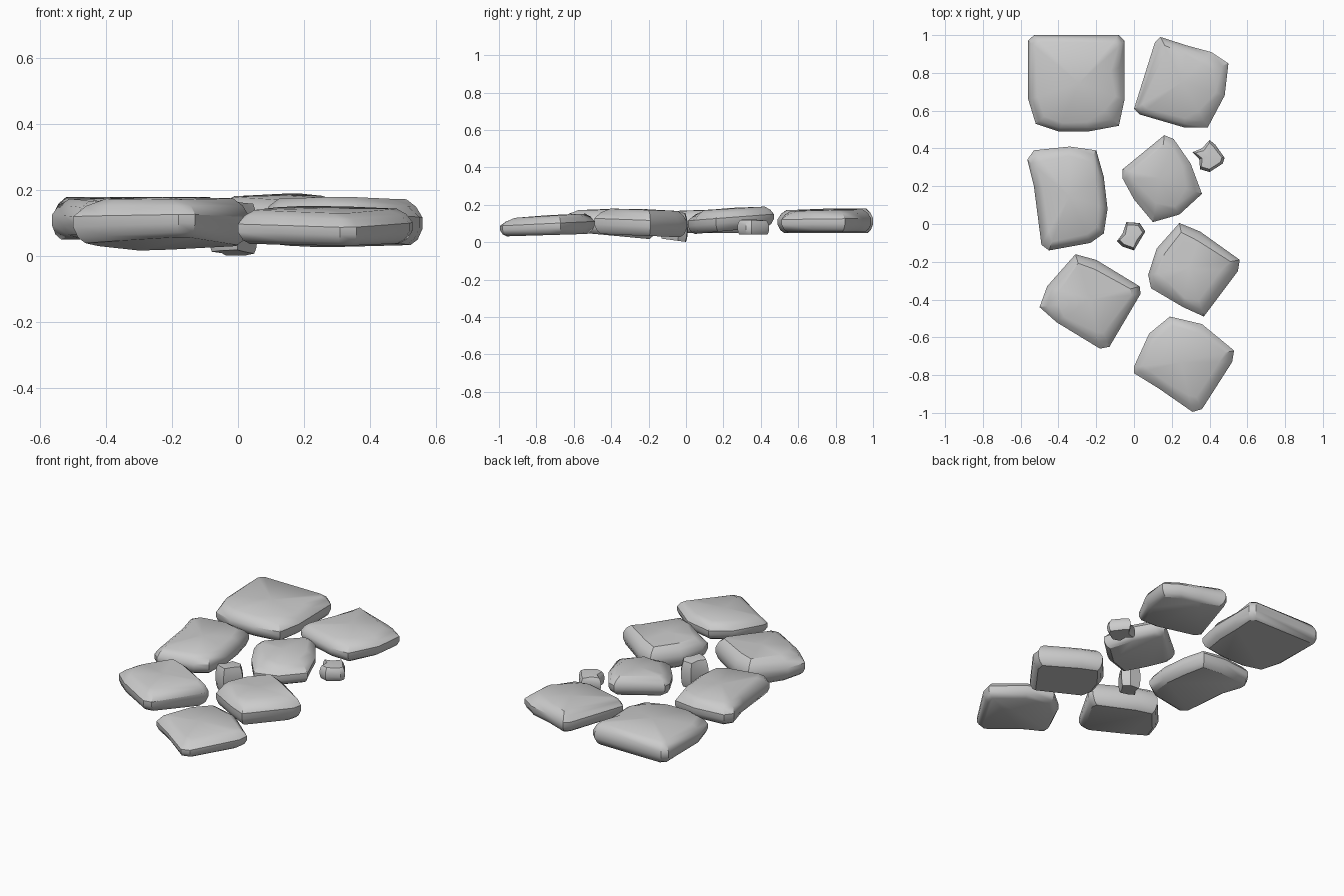
import bpy, bmesh
from mathutils import Vector

# Ring profile of every stone: (inset at base/top share, height share)
PROFILE = [(0.75, 0.0), (0.3, 0.12), (0.0, 0.36), (0.0, 0.6), (0.4, 0.84), (1.0, 1.0)]


def stone(name, outline, front, back, rim=0.05):
    """Outline points are x, y and optional extra chip depth on the top edge.
    front / back give (bottom z, top z) at the lowest and highest y."""
    pts = [Vector(p[:2]) for p in outline]
    chips = [p[2] if len(p) > 2 else 0 for p in outline]
    centre = sum(pts, Vector((0, 0))) / len(pts)
    y0, y1 = min(p.y for p in pts), max(p.y for p in pts)
    bm = bmesh.new()
    rings = []
    for inset, h in PROFILE:
        ring = []
        for p, chip in zip(pts, chips):
            d = inset * (rim + (chip if h > 0.5 else 0))
            q = p + (centre - p).normalized() * d
            t = (q.y - y0) / (y1 - y0)
            lo = front[0] + (back[0] - front[0]) * t
            hi = front[1] + (back[1] - front[1]) * t
            ring.append(bm.verts.new((q.x, q.y, lo + (hi - lo) * h)))
        rings.append(ring)
    n = len(pts)
    for a, b in zip(rings, rings[1:]):
        for i in range(n):
            j = (i + 1) % n
            bm.faces.new((a[i], a[j], b[j], b[i]))
    bm.faces.new(rings[0][::-1])
    # Slightly domed top
    mid = sum((v.co for v in rings[-1]), Vector()) / n
    top = bm.verts.new(mid + Vector((0, 0, 0.004)))
    for i in range(n):
        bm.faces.new((rings[-1][i], rings[-1][(i + 1) % n], top))
    bmesh.ops.recalc_face_normals(bm, faces=bm.faces)
    mesh = bpy.data.meshes.new(name)
    bm.to_mesh(mesh)
    bm.free()
    ob = bpy.data.objects.new(name, mesh)
    bpy.context.collection.objects.link(ob)
    bpy.context.view_layer.objects.active = ob
    ob.select_set(True)
    bpy.ops.object.shade_smooth_by_angle(angle=0.6)
    ob.select_set(False)


# Back pair of slabs
stone("back_left_slab", [
    (-0.53, 1.0), (-0.08, 1.0), (-0.05, 0.97), (-0.05, 0.84, 0.03), (-0.05, 0.66),
    (-0.08, 0.52, 0.06), (-0.24, 0.49), (-0.40, 0.49), (-0.52, 0.53, 0.01),
    (-0.56, 0.66), (-0.56, 0.97)], (0.05, 0.17), (0.05, 0.18))
stone("back_right_slab", [
    (0.14, 0.99), (0.28, 0.945), (0.41, 0.91, 0.03), (0.50, 0.85, 0.04), (0.48, 0.68),
    (0.39, 0.51, 0.05), (0.27, 0.51), (0.03, 0.58), (0.0, 0.61), (0.11, 0.96, 0.03)],
    (0.055, 0.165), (0.055, 0.175))

# Middle row
stone("middle_left_slab", [
    (-0.53, 0.39, 0.02), (-0.34, 0.41), (-0.20, 0.39, 0.02), (-0.16, 0.25), (-0.14, 0.08),
    (-0.16, -0.05), (-0.23, -0.10), (-0.45, -0.14), (-0.49, -0.11, 0.03),
    (-0.53, 0.20), (-0.565, 0.34, 0.02)], (0.05, 0.165), (0.05, 0.175))
stone("middle_right_slab", [
    (0.16, 0.47), (0.21, 0.45), (0.30, 0.32), (0.36, 0.16, 0.04), (0.24, 0.05),
    (0.10, 0.01, 0.05), (0.0, 0.13, 0.02), (-0.06, 0.24), (-0.06, 0.29)],
    (0.04, 0.165), (0.085, 0.193))

# Front slabs, gently tilted
stone("front_left_slab", [
    (-0.31, -0.16), (-0.20, -0.19), (0.03, -0.33), (0.035, -0.37), (-0.13, -0.65, 0.03),
    (-0.18, -0.66, 0.04), (-0.41, -0.52), (-0.50, -0.44, 0.05), (-0.46, -0.33, 0.02)],
    (0.06, 0.17), (0.013, 0.178))
stone("front_right_slab", [
    (0.24, 0.005), (0.35, -0.04), (0.56, -0.19), (0.55, -0.25, 0.04), (0.37, -0.49, 0.04),
    (0.26, -0.44), (0.09, -0.34, 0.04), (0.075, -0.27), (0.12, -0.13)],
    (0.045, 0.182), (0.025, 0.165))
stone("foremost_slab", [
    (0.19, -0.49), (0.36, -0.53), (0.53, -0.67), (0.52, -0.73, 0.02), (0.36, -0.98, 0.02),
    (0.31, -0.995, 0.04), (0.13, -0.87), (0.0, -0.79, 0.03), (0.0, -0.755), (0.08, -0.58)],
    (0.03, 0.125), (0.045, 0.155))

# Pebbles in the gaps
stone("right_pebble", [
    (0.40, 0.445), (0.43, 0.42), (0.48, 0.35), (0.47, 0.32), (0.40, 0.275),
    (0.35, 0.29), (0.345, 0.345), (0.31, 0.38), (0.36, 0.40)],
    (0.04, 0.12), (0.04, 0.115), 0.015)
stone("centre_pebble", [
    (-0.04, 0.01), (0.03, 0.005), (0.06, -0.04), (0.03, -0.09), (0.0, -0.14),
    (-0.06, -0.12), (-0.09, -0.09), (-0.06, -0.05)],
    (0.02, 0.165), (0.0, 0.155), 0.015)
